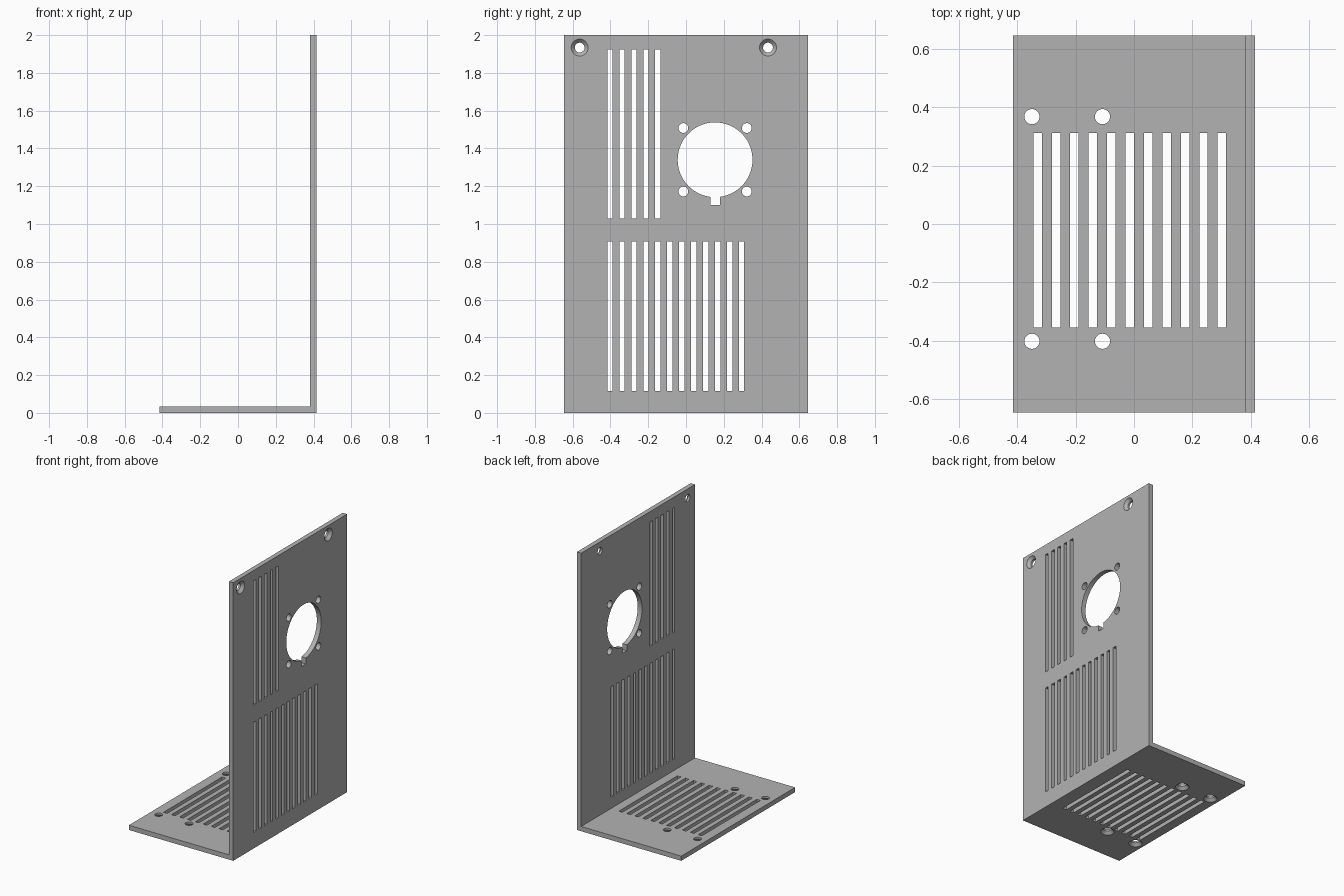
import bpy, bmesh, math

if "Cube" in bpy.data.objects:
    bpy.data.objects.remove(bpy.data.objects["Cube"])

HX, HY, H, T = 0.415, 0.647, 2.0, 0.034   # half depth, half width, height, sheet thickness
M = 0.01                                  # cutter overshoot

grey = bpy.data.materials.new("plain grey")
grey.use_nodes = True
colour = (0.45, 0.45, 0.45, 1)
grey.diffuse_color = colour
grey.node_tree.nodes["Principled BSDF"].inputs["Base Color"].default_value = colour


def make_object(name, bm):
    bmesh.ops.recalc_face_normals(bm, faces=bm.faces)
    mesh = bpy.data.meshes.new(name)
    bm.to_mesh(mesh)
    bm.free()
    mesh.materials.append(grey)
    obj = bpy.data.objects.new(name, mesh)
    bpy.context.collection.objects.link(obj)
    return obj


def loft(bm, rings):
    """Closed solid through matching rings of points."""
    loops = [[bm.verts.new(p) for p in ring] for ring in rings]
    n = len(loops[0])
    for a, b in zip(loops, loops[1:]):
        for i in range(n):
            j = (i + 1) % n
            bm.faces.new((a[i], a[j], b[j], b[i]))
    bm.faces.new(loops[0])
    bm.faces.new(loops[-1])


# Sheet coordinates: u and v across the sheet, d inward from its outer face
def on_wall(u, v, d):
    return (HX - d, u, v)


def on_floor(u, v, d):
    return (u, v, d)


def cut_profile(bm, place, points):
    loft(bm, [[place(u, v, d) for u, v in points] for d in (-M, T + M)])


def circle(u, v, r, n=32):
    return [(u + r * math.cos(2 * math.pi * i / n),
             v + r * math.sin(2 * math.pi * i / n)) for i in range(n)]


def slots(bm, place, first, pitch, count, width, low, high):
    for i in range(count):
        a = first + i * pitch
        b = a + width
        cut_profile(bm, place, [(a, low), (b, low), (b, high), (a, high)])


def countersunk(bm, place, u, v, r=0.026, head=0.045, depth=0.02):
    flare = head + (head - r) * M / depth
    steps = ((-M, flare), (depth, r), (T + M, r))
    loft(bm, [[place(a, b, d) for a, b in circle(u, v, rad)] for d, rad in steps])


# L-shaped bracket body
bm = bmesh.new()
section = [(-HX, 0), (HX, 0), (HX, H), (HX - T, H), (HX - T, T), (-HX, T)]
loft(bm, [[(x, y, z) for x, z in section] for y in (-HY, HY)])
bracket = make_object("bracket", bm)

cut = bmesh.new()

# Wall vents
slots(cut, on_wall, -0.416, 0.0633, 5, 0.028, 1.03, 1.925)
slots(cut, on_wall, -0.416, 0.0633, 12, 0.028, 0.115, 0.908)

# Round socket opening with a key notch at the bottom
cu, cv, r, half = 0.154, 1.34, 0.198, 0.025
start = -math.pi / 2 + math.asin(half / r)
sweep = 2 * math.pi - 2 * math.asin(half / r)
opening = [(cu + r * math.cos(start + sweep * i / 64),
            cv + r * math.sin(start + sweep * i / 64)) for i in range(65)]
opening += [(cu - half, 1.1), (cu + half, 1.1)]
cut_profile(cut, on_wall, opening)

# Socket screw holes
for su in (-1, 1):
    for sv in (-1, 1):
        cut_profile(cut, on_wall, circle(cu + su * 0.168, cv + sv * 0.168, 0.026))

# Countersunk wall holes
for u in (-0.563, 0.434):
    countersunk(cut, on_wall, u, 1.934)

# Floor vents and countersunk mounting holes
slots(cut, on_floor, -0.345, 0.0632, 11, 0.029, -0.354, 0.312)
for u in (-0.35, -0.108):
    for v in (-0.402, 0.368):
        countersunk(cut, on_floor, u, v)

cutter = make_object("hole_cutter", cut)
cutter.hide_render = True

# Cut the holes, then drop the cutter
mod = bracket.modifiers.new("holes", "BOOLEAN")
mod.operation = "DIFFERENCE"
mod.solver = "EXACT"
mod.object = cutter
bpy.context.view_layer.objects.active = bracket
bracket.select_set(True)
cutter.select_set(False)
bpy.ops.object.modifier_apply(modifier=mod.name)
bpy.data.objects.remove(cutter)
bpy.ops.object.shade_smooth_by_angle(angle=math.radians(25))
